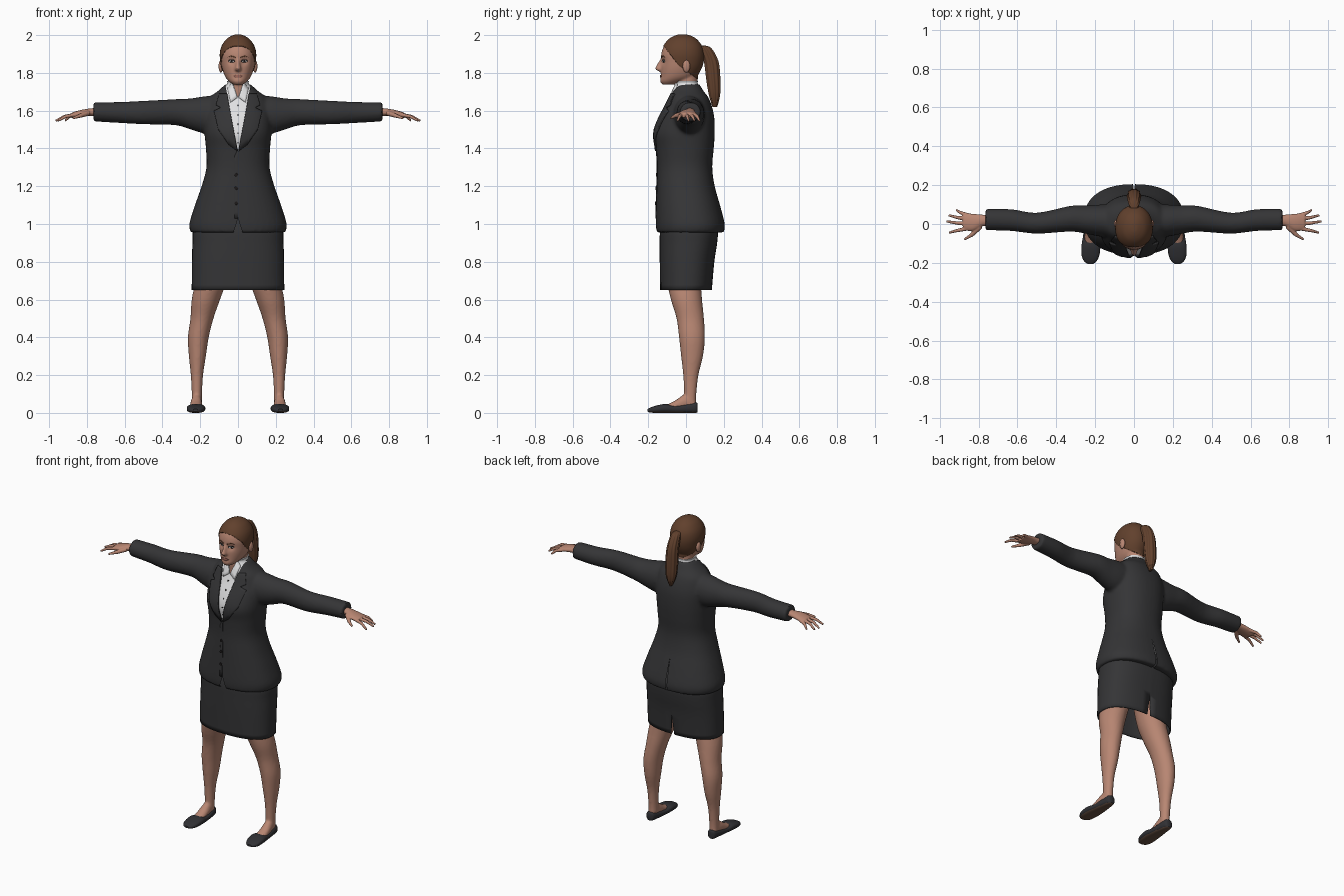
import bpy, bmesh, math
from mathutils import Vector, Matrix
from mathutils.bvhtree import BVHTree

cube = bpy.data.objects.get("Cube")
if cube:
    bpy.data.objects.remove(cube, do_unlink=True)


def material(name, *rgb):
    m = bpy.data.materials.new(name)
    m.use_nodes = True
    m.diffuse_color = (*rgb, 1)
    m.node_tree.nodes["Principled BSDF"].inputs["Base Color"].default_value = (*rgb, 1)
    return m


suit = material("charcoal suit", .035, .035, .037)
white = material("white cotton", .75, .75, .76)
skin = material("skin", .48, .24, .17)
hair = material("brown hair", .12, .052, .026)
leather = material("black leather", .03, .03, .034)
sole = material("brown sole", .13, .075, .05)
lip = material("lips", .33, .13, .1)
eye_white = material("eye white", .6, .57, .55)
dark = material("near black", .012, .01, .01)
made = []


def symmetric(rows):
    return [(t, -w, w, lo, hi) for t, w, lo, hi in rows]


def loft(bm, rows, axis="z", side=1, power=2.0, caps=True, ridge=0, seg=40, steps=4):
    """Skin rounded sections (t, u_low, u_high, v_low, v_high) along an axis."""
    rows = [Vector(r) for r in rows]
    path = []
    for i in range(len(rows) - 1):
        a, b, c, d = (rows[min(max(i + k, 0), len(rows) - 1)] for k in (-1, 0, 1, 2))
        for s in range(steps):
            t = s / steps
            path.append(b + (c - a) * t / 2 + (a * 2 - b * 5 + c * 4 - d) * t * t / 2
                        + (b * 3 - a - c * 3 + d) * t ** 3 / 2)
    path.append(rows[-1])
    rings = []
    for t, u0, u1, v0, v1 in path:
        ring = []
        for k in range(seg):
            ang = math.tau * k / seg
            c, s = math.cos(ang), math.sin(ang)
            r = 1 + ridge * math.cos(ang * 10)
            u = (u0 + u1) / 2 + (u1 - u0) / 2 * r * math.copysign(abs(c) ** (2 / power), c)
            v = (v0 + v1) / 2 + (v1 - v0) / 2 * r * math.copysign(abs(s) ** (2 / power), s)
            x, y, z = {"z": (u, v, t), "x": (t, u, v), "y": (u, t, v)}[axis]
            ring.append(bm.verts.new((x * side, y, z)))
        rings.append(ring)
    for p, q in zip(rings, rings[1:]):
        for k in range(seg):
            bm.faces.new((p[k - 1], p[k], q[k], q[k - 1]))
    if caps:
        bm.faces.new(rings[0])
        bm.faces.new(rings[-1])


def finger(bm, start, end, r0, r1):
    a, b = Vector(start), Vector(end)
    turn = (b - a).to_track_quat("Z", "Y").to_matrix().to_4x4()
    bmesh.ops.create_cone(bm, cap_ends=True, segments=12, radius1=r0, radius2=r1,
                          depth=(b - a).length, matrix=Matrix.Translation((a + b) / 2) @ turn)


def finish(bm, name, *mats, voxel=0, passes=4, thick=0, recalc=True):
    """Turn a bmesh into an object, optionally fused into one skin."""
    if recalc:
        bmesh.ops.recalc_face_normals(bm, faces=bm.faces[:])
    obj = bpy.data.objects.new(name, bpy.data.meshes.new(name))
    bm.to_mesh(obj.data)
    bm.free()
    bpy.context.scene.collection.objects.link(obj)
    if voxel:
        obj.modifiers.new("fuse", "REMESH").voxel_size = voxel
        obj.modifiers.new("soften", "SMOOTH").iterations = passes
        graph = bpy.context.evaluated_depsgraph_get()
        fused = bpy.data.meshes.new_from_object(obj.evaluated_get(graph))
        obj.modifiers.clear()
        obj.data = fused
        fused.name = name
    if thick:
        wall = obj.modifiers.new("thickness", "SOLIDIFY")
        wall.thickness, wall.offset = thick, -1
    obj.data.materials.clear()
    for m in mats:
        obj.data.materials.append(m)
    made.append(obj)
    return obj


def opened(obj):
    bm = bmesh.new()
    bm.from_mesh(obj.data)
    return bm


def surface(obj):
    bm = opened(obj)
    tree = BVHTree.FromBMesh(bm)
    bm.free()
    return tree


def bisect(bm, point, normal):
    bmesh.ops.bisect_plane(bm, geom=bm.verts[:] + bm.edges[:] + bm.faces[:],
                           plane_co=point, plane_no=normal, dist=1e-5)


def cut_v(obj, apex, end, half, facing):
    """Remove a V-shaped opening on the front (-1) or back (1)."""
    bm = opened(obj)
    for s in (1, -1):
        edge = Vector((s * half, 0, end - apex))
        bisect(bm, (0, 0, apex), edge.cross((0, 1, 0)))
    gone = []
    for f in bm.faces:
        c = f.calc_center_median()
        if c.y * facing > 0 and abs(c.x) < half * (c.z - apex) / (end - apex):
            gone.append(f)
    bmesh.ops.delete(bm, geom=gone, context="FACES")
    bm.to_mesh(obj.data)
    bm.free()


def plate(name, outline, tree, mat, lift=.004, side=1, cuts=3):
    """Lay a thin outlined piece on the front of a surface."""
    bm = bmesh.new()
    bm.faces.new([bm.verts.new((x * side, -1, z)) for x, z in outline])
    bmesh.ops.triangulate(bm, faces=bm.faces[:])
    bmesh.ops.subdivide_edges(bm, edges=bm.edges[:], cuts=cuts, use_grid_fill=True)
    for v in bm.verts:
        hit = tree.ray_cast(v.co, Vector((0, 1, 0)))[0]
        hit = hit or tree.find_nearest(Vector((v.co.x, -.1, v.co.z)))[0]
        v.co.y = hit.y - lift
    bm.normal_update()
    for f in bm.faces:
        if f.normal.y > 0:
            f.normal_flip()
    return finish(bm, name, mat, thick=lift, recalc=False)


def disc(x, z, rx, rz):
    return [(x + rx * math.cos(math.tau * k / 12), z + rz * math.sin(math.tau * k / 12))
            for k in range(12)]


# Jacket: torso and sleeves fused into one cloth
torso = [(.955, .25, -.155, .2), (1, .258, -.16, .205), (1.1, .228, -.158, .18),
         (1.2, .193, -.155, .152), (1.3, .167, -.152, .139), (1.4, .17, -.158, .147),
         (1.48, .177, -.169, .152), (1.56, .177, -.143, .15), (1.62, .167, -.112, .138),
         (1.67, .15, -.09, .118), (1.705, .105, -.078, .092), (1.74, .067, -.065, .072)]
sleeve = [(.08, -.07, .1, 1.5, 1.68), (.17, -.065, .1, 1.48, 1.677), (.25, -.05, .096, 1.5, 1.665),
          (.33, -.039, .093, 1.523, 1.661), (.5, -.05, .058, 1.528, 1.652),
          (.63, -.036, .076, 1.535, 1.646), (.765, -.032, .078, 1.543, 1.644)]
bm = bmesh.new()
loft(bm, symmetric(torso), power=2.3)
for s in (1, -1):
    loft(bm, sleeve, "x", s)
jacket = finish(bm, "jacket", suit, voxel=.01)
jacket_front = surface(jacket)
cut_v(jacket, 1.38, 1.74, .068, -1)
cut_v(jacket, 1.03, .955, .024, -1)
cut_v(jacket, 1.16, .955, .006, 1)

# Shirt just inside the jacket
inner = [(z, w - .009, f + .009, b - .009) for z, w, f, b in torso[3:]]
bm = bmesh.new()
loft(bm, symmetric(inner + [(1.757, .06, -.06, .063)]), power=2.3)
shirt = finish(bm, "shirt", white)
shirt_front = surface(shirt)
cut_v(shirt, 1.67, 1.757, .03, -1)

# Lapels, collar points and buttons
lapel = [(.003, 1.385), (.058, 1.69), (.1, 1.69), (.118, 1.63), (.092, 1.617), (.128, 1.6),
         (.105, 1.5), (.05, 1.42)]
collar = [(.004, 1.67), (.032, 1.75), (.056, 1.72), (.04, 1.645)]
for s, label in ((1, "left"), (-1, "right")):
    plate(label + "_lapel", lapel, jacket_front, suit, .008, s, cuts=7)
    plate(label + "_shirt_collar", collar, shirt_front, white, .006, s)
plate("jacket_front_edge", [(-.018, 1.03), (0, 1.03), (0, 1.4), (-.018, 1.36)], jacket_front,
      suit, .003, cuts=9)
for z in (1.26, 1.19, 1.11):
    plate("jacket_button", disc(-.01, z, .009, .009), jacket_front, dark, .007)
for k in range(5):
    plate("shirt_button", disc(0, 1.43 + k * .05, .004, .004), shirt_front, dark, .003)

# Skirt with a back slit
bm = bmesh.new()
loft(bm, symmetric([(.65, .245, -.137, .137), (.8, .244, -.139, .15), (.9, .241, -.139, .165),
                    (.97, .237, -.137, .167), (1.05, .2, -.12, .14)]), power=2.4, caps=False)
skirt = finish(bm, "skirt", suit, thick=.006)
cut_v(skirt, .78, .65, .012, 1)

# Legs, feet, shoes and hands
leg = [(.05, .19, .245, -.01, .055), (.1, .19, .245, -.01, .055), (.2, .185, .25, -.015, .066),
       (.3, .17, .26, -.026, .09), (.4, .155, .265, -.037, .1), (.5, .13, .252, -.05, .095),
       (.6, .095, .245, -.08, .085), (.7, .06, .225, -.1, .08), (.85, .02, .2, -.1, .09)]
foot = [(.05, .2, .24, .01, .065), (0, .192, .248, .01, .1), (-.06, .19, .255, .01, .064),
        (-.12, .19, .255, .01, .036)]
shoe = [(.062, .205, .235, .004, .05), (.05, .193, .247, 0, .056), (0, .184, .255, 0, .048),
        (-.06, .178, .262, 0, .04), (-.11, .173, .27, 0, .047), (-.16, .178, .27, 0, .038),
        (-.19, .192, .258, .002, .028), (-.205, .21, .24, .008, .02)]
palm = [(.72, -.008, .048, 1.572, 1.617), (.78, -.012, .048, 1.572, 1.612),
        (.83, -.036, .053, 1.567, 1.604), (.88, -.032, .056, 1.56, 1.59)]
fingers = [((.79, -.012, 1.588), (.838, -.058, 1.572), .014, .011),
           ((.838, -.058, 1.572), (.874, -.08, 1.56), .01, .006)]
for base, knuckle, tip, x_end in ((-.022, -.034, -.045, .953), (0, .006, .014, .966),
                                  (.024, .034, .045, .954), (.044, .058, .072, .915)):
    joint = (x_end / 2 + .435, knuckle, 1.57)
    fingers += [((.85, base, 1.58), joint, .011, .009), (joint, (x_end, tip, 1.546), .009, .006)]
for s, label in ((1, "left"), (-1, "right")):
    bm = bmesh.new()
    loft(bm, leg, side=s)
    loft(bm, foot, "y", s)
    finish(bm, label + "_leg", skin, voxel=.008)
    bm = bmesh.new()
    loft(bm, shoe, "y", s, power=2.6)
    pump = finish(bm, label + "_shoe", leather, sole)
    for f in pump.data.polygons:
        f.material_index = int(f.normal.z < -.8)
    bm = bmesh.new()
    loft(bm, palm, "x", s)
    for a, b, r0, r1 in fingers:
        finger(bm, (a[0] * s, *a[1:]), (b[0] * s, *b[1:]), r0, r1)
    finish(bm, label + "_hand", skin, voxel=.004, passes=3)

# Head: skull, nose and neck fused, hair cut in along two planes
bm = bmesh.new()
for rows in ([(1.738, .025, -.125, -.06), (1.755, .048, -.137, 0), (1.78, .068, -.134, .05),
              (1.82, .083, -.133, .077), (1.86, .09, -.132, .09), (1.9, .093, -.131, .092),
              (1.94, .084, -.118, .082), (1.975, .06, -.09, .055), (1.993, .032, -.06, .025),
              (2, .012, -.035, 0)],
             [(1.6, .06, -.04, .07), (1.7, .053, -.048, .062), (1.8, .055, -.05, .06)],
             [(1.808, .013, -.145, -.1), (1.82, .018, -.163, -.1), (1.835, .014, -.159, -.1),
              (1.875, .009, -.135, -.1)]):
    loft(bm, symmetric(rows), power=2.1)
head = finish(bm, "head", skin, hair, voxel=.006, passes=3)
bm = opened(head)
for v in bm.verts:
    if v.co.y < -.07:
        away = math.hypot(abs(v.co.x) - .034, v.co.z - 1.862) / .018
        v.co.y += .01 * math.exp(-away * away)
planes = []
for low, high in (((-.04, 1.84), (-.12, 1.945)), ((.07, 1.76), (-.04, 1.84))):
    a, b = Vector((0, *low)), Vector((0, *high))
    normal = (b - a).cross((-1, 0, 0)).normalized()
    if normal.z < 0:
        normal.negate()
    planes.append((a, normal))
    bisect(bm, a, normal)
for f in bm.faces:
    c = f.calc_center_median()
    f.material_index = int(all((c - a).dot(n) > 0 for a, n in planes))
bm.normal_update()
shift = [(v, v.normal * .004) for v in bm.verts if all(f.material_index for f in v.link_faces)]
for v, d in shift:
    v.co += d
bm.to_mesh(head.data)
bm.free()
face = surface(head)

# Ponytail
bm = bmesh.new()
loft(bm, symmetric([(1.945, .012, .07, .1), (1.93, .026, .07, .135), (1.86, .033, .095, .172),
                    (1.76, .036, .108, .182), (1.68, .03, .122, .18), (1.62, .008, .14, .165)]),
     ridge=.06, seg=60)
finish(bm, "ponytail", hair)

# Facial details and ears
for s, label in ((1, "left"), (-1, "right")):
    plate(label + "_eyelid", disc(.034, 1.863, .018, .008), face, dark, .001, s)
    plate(label + "_eye", disc(.034, 1.861, .014, .005), face, eye_white, .002, s)
    plate(label + "_iris", disc(.034, 1.861, .005, .005), face, dark, .003, s)
    plate(label + "_eyebrow", [(.014, 1.878), (.04, 1.888), (.058, 1.881), (.04, 1.893),
                               (.015, 1.885)], face, hair, .002, s)
    bm = bmesh.new()
    bmesh.ops.create_uvsphere(bm, u_segments=16, v_segments=10, radius=1, matrix=Matrix.Translation(
        (s * .091, .002, 1.835)) @ Matrix.Diagonal((.012, .02, .033, 1)))
    finish(bm, label + "_ear", skin)
plate("mouth", [(-.026, 1.783), (-.007, 1.79), (0, 1.788), (.007, 1.79), (.026, 1.783),
                (.01, 1.775), (-.01, 1.775)], face, lip, .003)

# Smooth shading with crisp hems
bpy.ops.object.select_all(action="DESELECT")
for obj in made:
    obj.select_set(True)
bpy.context.view_layer.objects.active = jacket
bpy.ops.object.shade_smooth_by_angle(angle=math.radians(45))
